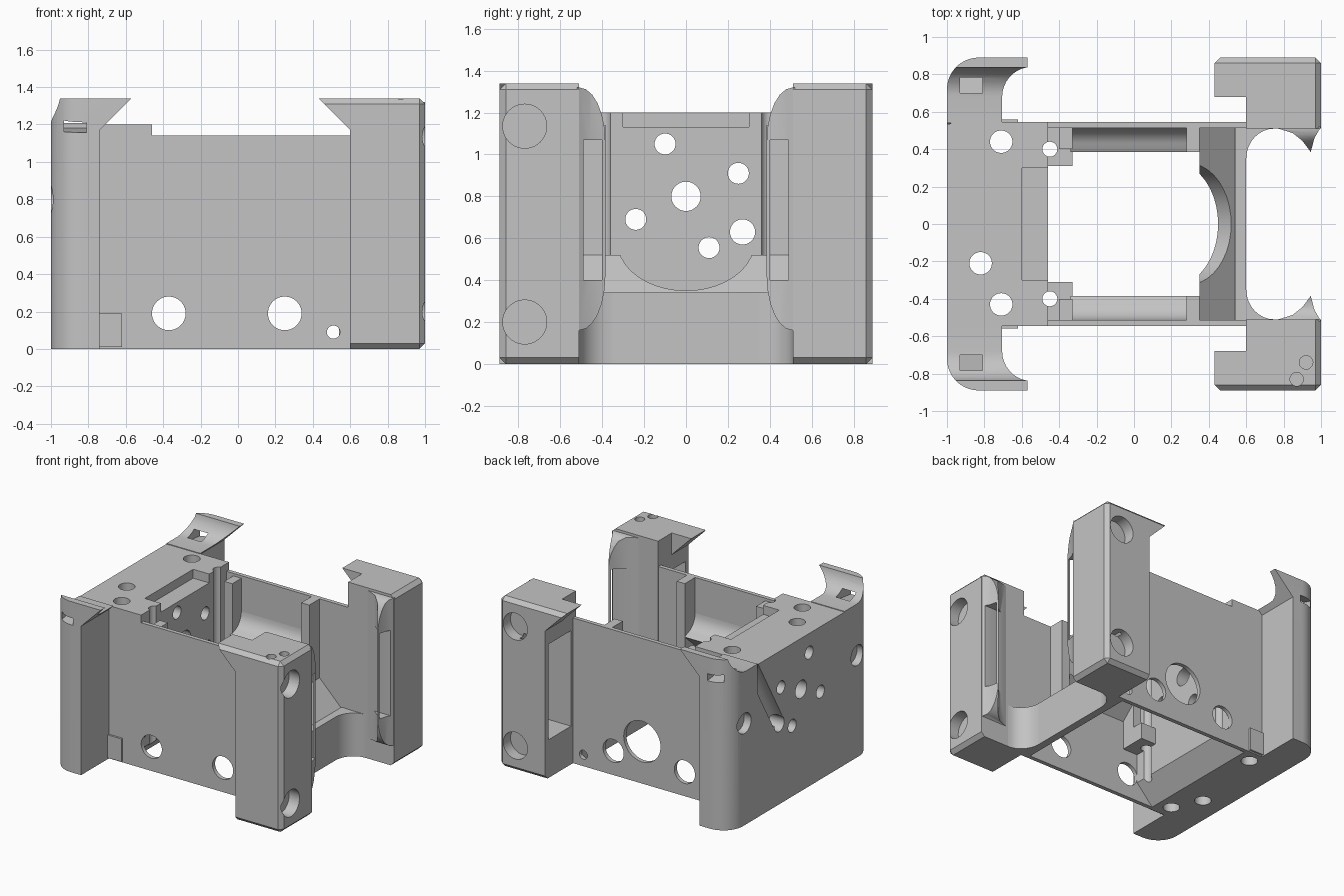
import bpy, bmesh, math
from mathutils import Vector

if "Cube" in bpy.data.objects:
    bpy.data.objects.remove(bpy.data.objects["Cube"])

grey = bpy.data.materials.new("plain grey")
grey.use_nodes = True
grey.diffuse_color = (0.55, 0.55, 0.55, 1)
grey.node_tree.nodes["Principled BSDF"].inputs["Base Color"].default_value = grey.diffuse_color
parts = []


def finish(name, bm):
    bm.normal_update()
    bmesh.ops.recalc_face_normals(bm, faces=bm.faces)
    mesh = bpy.data.meshes.new(name)
    bm.to_mesh(mesh)
    bm.free()
    mesh.materials.append(grey)
    obj = bpy.data.objects.new(name, mesh)
    bpy.context.collection.objects.link(obj)
    return obj


def prism(name, pts, axis, lo, hi, bevel=None, width=0.03, segments=1):
    """Extrude a 2D outline along an axis; bevel edges whose midpoint passes a rule."""
    place = {"x": lambda a, b, t: (t, a, b),
             "y": lambda a, b, t: (a, t, b),
             "z": lambda a, b, t: (a, b, t)}[axis]
    bm = bmesh.new()
    low = [bm.verts.new(place(a, b, lo)) for a, b in pts]
    high = [bm.verts.new(place(a, b, hi)) for a, b in pts]
    bm.faces.new(low)
    bm.faces.new(high)
    for i in range(len(pts)):
        j = (i + 1) % len(pts)
        bm.faces.new((low[i], low[j], high[j], high[i]))
    bm.normal_update()
    bmesh.ops.recalc_face_normals(bm, faces=bm.faces)
    if bevel:
        edges = [e for e in bm.edges if bevel((e.verts[0].co + e.verts[1].co) / 2)]
        bmesh.ops.bevel(bm, geom=edges, offset=width, segments=segments,
                        profile=0.5, affect="EDGES")
    return finish(name, bm)


def box(name, x0, x1, y0, y1, z0, z1):
    return prism(name, [(x0, y0), (x1, y0), (x1, y1), (x0, y1)], "z", z0, z1)


def rod(p, q, r):
    p, q = Vector(p), Vector(q)
    bm = bmesh.new()
    bmesh.ops.create_cone(bm, cap_ends=True, segments=40, radius1=r, radius2=r, depth=(q - p).length)
    turn = (q - p).to_track_quat("Z", "Y").to_matrix().to_4x4()
    turn.translation = (p + q) / 2
    bm.transform(turn)
    return finish("cutter", bm)


def combine(obj, others, operation="DIFFERENCE"):
    for other in others:
        mod = obj.modifiers.new("cut", "BOOLEAN")
        mod.operation, mod.solver, mod.object = operation, "EXACT", other
        other.hide_render = True
    bpy.context.view_layer.update()
    result = obj.evaluated_get(bpy.context.evaluated_depsgraph_get())
    mesh = bpy.data.meshes.new_from_object(result)
    obj.modifiers.clear()
    obj.data = mesh
    for other in others:
        bpy.data.objects.remove(other)
    return obj


def near(a, b):
    return abs(a - b) < 0.001


# Drilled end plate with chamfered foot, recess and cable groove
plate = prism("end_plate", [(-1, 0), (-0.6, 0), (-0.46, 0.15), (-0.46, 1.2), (-1, 1.2)],
              "y", -0.545, 0.545)
cutters = [box("cutter", -0.6, -0.4, -0.3, 0.3, 1.13, 1.3)]
for y, z, r in [(-0.1, 1.05, 0.05), (0.25, 0.91, 0.05), (0, 0.8, 0.07),
                (-0.24, 0.69, 0.05), (0.27, 0.63, 0.06), (0.11, 0.555, 0.05)]:
    cutters.append(rod((-1.1, y, z), (-0.3, y, z), r))
for x, y in [(-0.71, 0.44), (-0.71, -0.43), (-0.82, -0.21)]:
    cutters.append(rod((x, y, -0.1), (x, y, 1.3), 0.06))
for s in (1, -1):
    cutters.append(rod((-0.45, s * 0.4, -0.1), (-0.45, s * 0.4, 1.3), 0.04))
cutters.append(rod((-1, 0.62, 1.23), (-1, 0.29, 0.66), 0.06))
parts.append(combine(plate, cutters))

for s in (1, -1):
    side = "back" if s > 0 else "front"

    # Rounded wing with flared, scooped top, slot and blind socket
    wing = prism(side + "_wing", [(-1, 0), (-0.74, 0), (-0.74, 1.17), (-0.57, 1.34), (-1, 1.34)],
                 "y", s * 0.54, s * 0.89,
                 lambda m: near(m.x, -1) and near(abs(m.y), 0.89), 0.17, 10)
    scoop = [(s * 0.4, 1.205), (s * 0.68, 1.205)]
    for i in range(1, 10):
        a = math.radians(10 * i)
        scoop.append((s * (0.68 + 0.16 * math.sin(a)), 1.365 - 0.16 * math.cos(a)))
    scoop += [(s * 0.84, 1.5), (s * 0.4, 1.5)]
    slot = [(0.95, 1.15), (0.95, 1.195), (0.755, 1.25), (0.7, 1.25), (0.7, 1.18)]
    parts.append(combine(wing, [
        prism("cutter", scoop, "x", -1.2, -0.4),
        prism("cutter", [(s * y, z) for y, z in slot], "x", -0.93, -0.81),
        rod((-1.1, s * 0.7, 0.8), (-0.94, s * 0.7, 0.8), 0.08)]))
    parts.append(box(side + "_tab", -0.75, -0.62, s * 0.53, s * 0.56, 0.01, 0.19))

    # Thin side wall with cable holes
    wall = prism(side + "_wall", [(-0.75, 0), (0.62, 0), (0.62, 1.14), (-0.465, 1.14),
                                  (-0.465, 1.2), (-0.75, 1.2)], "y", s * 0.513, s * 0.545)
    holes = [(-0.37, 0.19, 0.09), (0.25, 0.19, 0.09), (0.51, 0.09, 0.035)]
    if s > 0:
        holes.append((0, 0.33, 0.16))
    parts.append(combine(wall, [rod((x, s * 0.4, z), (x, s * 0.7, z), r) for x, z, r in holes]))

    # Low drilled bracket, upright ribs and concave cradle
    bracket = box(side + "_bracket", -0.47, -0.33, s * 0.31, s * 0.52, 0.38, 0.51)
    parts.append(combine(bracket, [rod((-0.45, s * 0.4, 0), (-0.45, s * 0.4, 1.3), 0.04)]))
    parts.append(box(side + "_plate_rib", -0.4, -0.33, s * 0.4, s * 0.52, 0.45, 1.12))
    parts.append(box(side + "_bridge_rib", 0.28, 0.35, s * 0.385, s * 0.52, 0.38, 1.14))
    cove = [(s * 0.52, 0.6), (s * 0.385, 0.72)]
    for i in range(1, 9):
        a = math.radians(11.25 * i)
        cove.append((s * (0.385 + 0.128 * math.sin(a)), 0.86 - 0.128 * math.cos(a)))
    parts.append(prism(side + "_cradle", cove + [(s * 0.52, 0.86)], "x", -0.34, 0.29))

    # Corner block with flare, chamfers, pocket and round sockets
    def outer(m):
        return sum((near(m.x, 1), near(abs(m.y), 0.89), near(m.z, 0) or near(m.z, 1.34))) >= 2 \
            and m.x > 0.7
    block = prism(side + "_block", [(0.6, 0), (1, 0), (1, 1.34), (0.43, 1.34), (0.6, 1.17)],
                  "y", s * 0.51, s * 0.89, outer)
    cutters = [box("cutter", 0.3, 0.6, s * 0.4, s * 0.68, 1.1, 1.5),
               box("cutter", 0.5, 0.85, s * 0.57, s * 0.85, 0.3, 1.05)]
    for z in (0.2, 1.135):
        if s > 0:
            cutters.append(rod((0.86, 0.8, z), (0.86, 1, z), 0.105))
        else:
            cutters.append(rod((0.91, -0.77, z), (1.1, -0.77, z), 0.105))
    if s < 0:
        cutters += [rod((x, y, 1.27), (x, y, 1.4), 0.036) for x, y in [(0.92, -0.74), (0.87, -0.83)]]
    parts.append(combine(block, cutters))

    # Pointed grip pad with rounded ends and an upright slot
    lens = [(s * 0.52, 0.15), (s * 0.52, 1.32)]
    for i in range(7):
        a = math.radians(15 * i)
        lens.append((s * (0.51 - 0.125 * math.sin(a)), 1.06 + 0.26 * math.cos(a)))
    for i in range(7):
        a = math.radians(90 - 15 * i)
        lens.append((s * (0.51 - 0.125 * math.sin(a)), 0.42 - 0.26 * math.cos(a)))
    pad = prism(side + "_pad", lens, "x", 0.6, 1.0)
    plan = [(0.72, 0.52), (0.78, 0.508), (0.85, 0.485), (0.9, 0.445), (0.945, 0.385),
            (0.965, 0.46), (1, 0.52)]
    combine(pad, [prism("cutter", [(x, s * y) for x, y in plan], "z", 0, 1.4)], "INTERSECT")
    parts.append(combine(pad, [box("cutter", 0.5, 1.1, s * 0.4, s * 0.49, 0.4, 1.07)]))

    # Curved gusset joining the bridge and the block
    gusset = [(0.59, 0.52), (0.59, 0.35)]
    for i in range(9):
        a = math.radians(11.25 * i)
        gusset.append((0.75 - 0.15 * math.cos(a), 0.35 + 0.16 * math.sin(a)))
    parts.append(prism(side + "_gusset", [(x, s * y) for x, y in gusset + [(0.75, 0.52)]],
                       "z", 0, 0.34))

# Low bridge with a slanted plate and a round bite
bridge = prism("bridge", [(0.35, 0.52), (0.54, 0.33), (0.54, 0.34), (0.6, 0.34), (0.6, 0),
                          (0.54, 0), (0.54, 0.19), (0.35, 0.38)], "y", -0.52, 0.52)
parts.append(combine(bridge, [rod((-0.11, 0, 0.18), (0.69, 0, 0.98), 0.325)]))

# Smooth curved faces while keeping hard edges
bpy.ops.object.select_all(action="DESELECT")
for obj in parts:
    obj.select_set(True)
bpy.context.view_layer.objects.active = parts[0]
bpy.ops.object.shade_smooth_by_angle(angle=math.radians(30))
